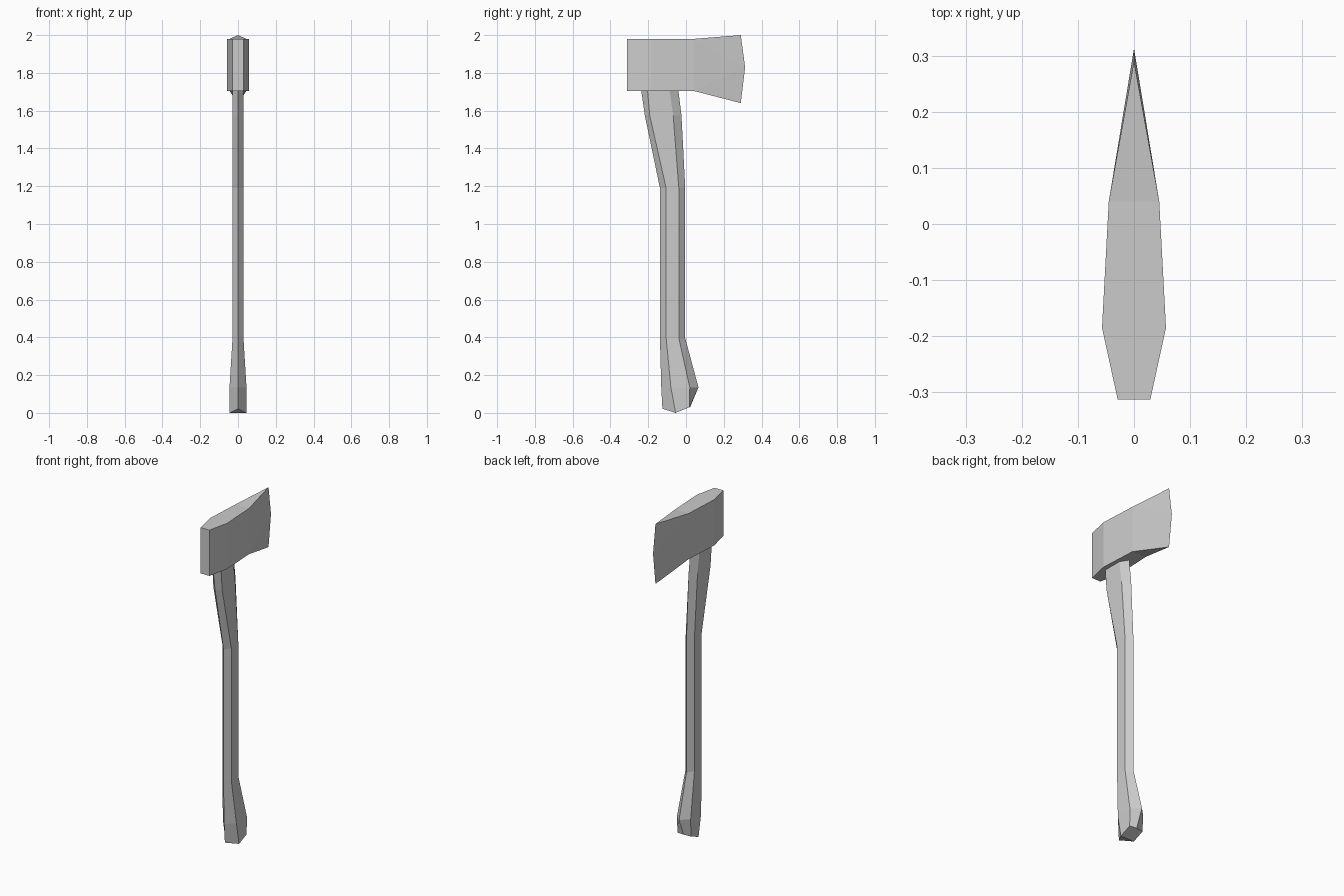
import bpy

if "Cube" in bpy.data.objects:
    bpy.data.objects.remove(bpy.data.objects["Cube"])


def make_object(name, verts, faces):
    mesh = bpy.data.meshes.new(name)
    mesh.from_pydata(verts, [], faces)
    mesh.validate()
    obj = bpy.data.objects.new(name, mesh)
    bpy.context.collection.objects.link(obj)
    # consistent outward normals
    import bmesh
    bm = bmesh.new()
    bm.from_mesh(mesh)
    bmesh.ops.recalc_face_normals(bm, faces=bm.faces[:])
    bm.to_mesh(mesh)
    bm.free()
    return obj


# Handle: six-sided rings, each as half width and four (y, z) points
# running front ridge, front side, back side, back ridge
def level(z, *ys):
    return [(y, z) for y in ys]


rings = [
    (0.045, [(-0.125, 0.022), (-0.055, 0.0), (0.018, 0.03), (0.022, 0.031)]),
    (0.045, level(0.135, -0.131, -0.08, 0.02, 0.066)),
    (0.029, level(0.395, -0.138, -0.105, -0.038, -0.004)),
    (0.029, level(1.19, -0.138, -0.105, -0.038, -0.004)),
    (0.029, level(1.575, -0.218, -0.192, -0.068, -0.024)),
    (0.029, level(1.80, -0.25, -0.212, -0.1, -0.052)),
]
verts, faces = [], []
for w, (f, s, t, b) in rings:
    verts += [(0, *f), (w, *s), (w, *t), (0, *b), (-w, *t), (-w, *s)]
for r in range(len(rings) - 1):
    for i in range(6):
        a, b = r * 6 + i, r * 6 + (i + 1) % 6
        faces.append((a, b, b + 6, a + 6))
for base in (0, 6 * (len(rings) - 1)):
    faces += [[base + i for i in cap] for cap in ((0, 1, 5), (1, 2, 4, 5), (2, 3, 4))]
make_object("handle", verts, faces)

# Axe head: rectangular sections from the poll forward, then a curved cutting edge
low, high = 1.705, 1.98
sections = [(-0.313, 0.029), (-0.185, 0.057), (0.04, 0.045)]
verts, faces = [], [(0, 1, 2, 3)]
for y, w in sections:
    verts += [(-w, y, low), (w, y, low), (w, y, high), (-w, y, high)]
for r in range(len(sections) - 1):
    for i in range(4):
        a, b = r * 4 + i, r * 4 + (i + 1) % 4
        faces.append((a, b, b + 4, a + 4))
n = len(verts)
verts += [(0, 0.29, 1.64), (0, 0.313, 1.83), (0, 0.29, 2.0)]
faces += [(n - 4, n - 3, n), (n - 2, n - 1, n + 2)]
for lo, hi in ((n - 4, n - 1), (n - 3, n - 2)):
    faces += [(lo, n, n + 1), (lo, n + 1, hi), (hi, n + 1, n + 2)]
make_object("axe_head", verts, faces)
